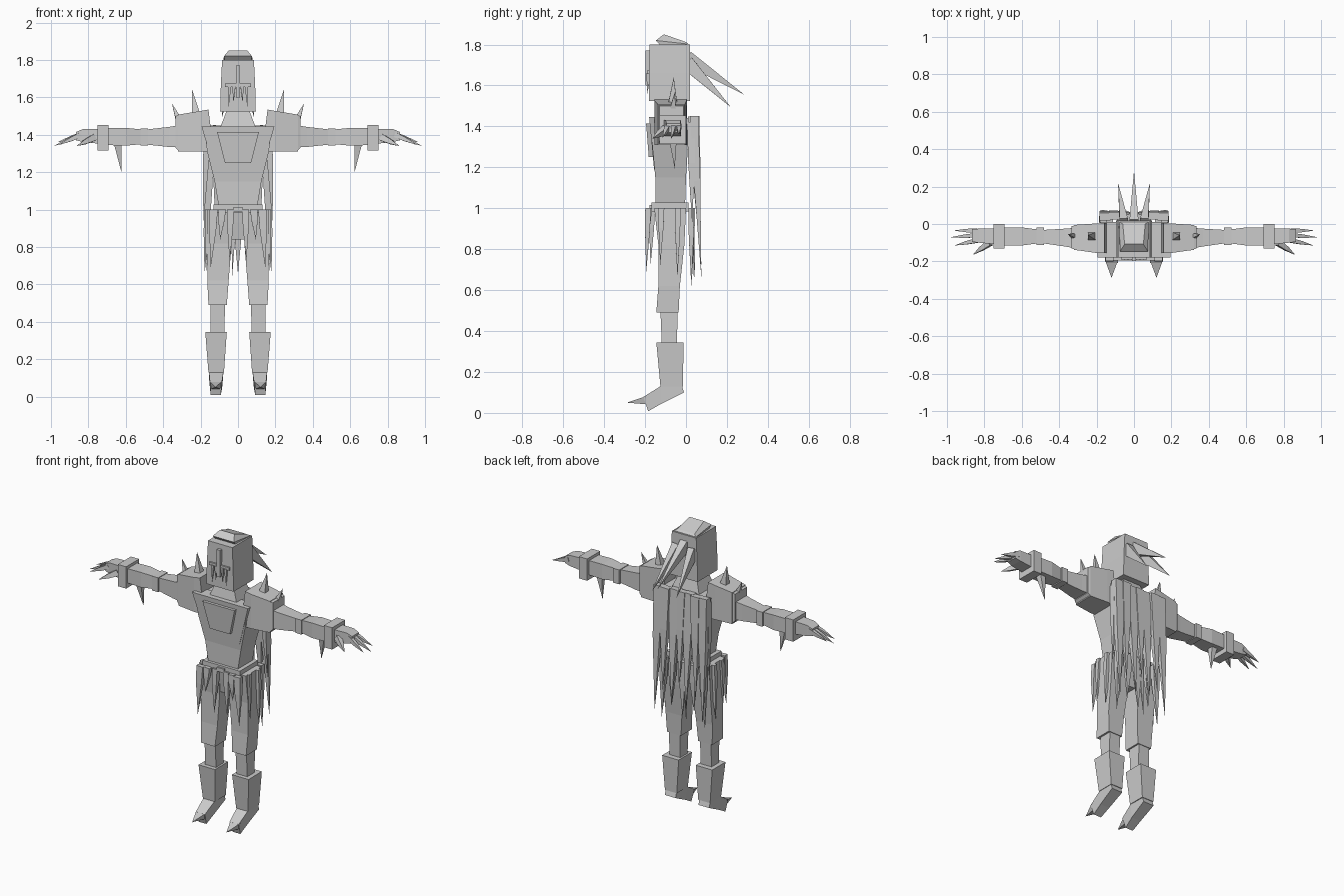
import bpy, bmesh
from mathutils import Vector

GREY = bpy.data.materials.new("plain grey")
GREY.diffuse_color = (0.6, 0.6, 0.6, 1)


def build(name, solids):
    """Each solid is a list of 4-point rings (or a single tip point) skinned in order."""
    bm = bmesh.new()
    for rings in solids:
        vs = [[bm.verts.new(p) for p in r] for r in rings]
        bm.faces.new(vs[0])
        for a, b in zip(vs, vs[1:]):
            for i in range(4):
                j = (i + 1) % 4
                if len(b) == 1:
                    bm.faces.new((a[i], a[j], b[0]))
                else:
                    bm.faces.new((a[i], a[j], b[j], b[i]))
        if len(vs[-1]) == 4:
            bm.faces.new(vs[-1])
    bmesh.ops.recalc_face_normals(bm, faces=bm.faces)
    me = bpy.data.meshes.new(name)
    bm.to_mesh(me)
    bm.free()
    me.materials.append(GREY)
    ob = bpy.data.objects.new(name, me)
    bpy.context.collection.objects.link(ob)
    return ob


def zring(z, x0, x1, y0, y1):
    return [(x0, y0, z), (x1, y0, z), (x1, y1, z), (x0, y1, z)]


def xring(x, y0, y1, z0, z1):
    return [(x, y0, z0), (x, y1, z0), (x, y1, z1), (x, y0, z1)]


def yring(y, w, z0, z1, cx=0):
    return [(cx - w, y, z0), (cx + w, y, z0), (cx + w, y, z1), (cx - w, y, z1)]


def box(x0, x1, y0, y1, z0, z1):
    return [zring(z0, x0, x1, y0, y1), zring(z1, x0, x1, y0, y1)]


def spike(base, tip, w, d=None, mid=None):
    """Four-sided spike; w and d are base half sizes, mid = (fraction, width scale)."""
    d = d or w
    b, t = Vector(base), Vector(tip)
    ax = (t - b).normalized()
    side = Vector((1, 0, 0)) if abs(ax.x) < 0.75 else Vector((0, 1, 0))
    v = ax.cross(side).normalized()
    u = v.cross(ax).normalized()

    def ring(c, k):
        return [c + u * w * k * a + v * d * k * e for a, e in ((-1, -1), (1, -1), (1, 1), (-1, 1))]
    rings = [ring(b, 1)]
    if mid:
        rings.append(ring(b.lerp(t, mid[0]), mid[1]))
    return rings + [[t]]


def flip(solids):
    return [[[(-p[0], p[1], p[2]) for p in r] for r in s] for s in solids]


def pair(name, solids):
    build("right_" + name, solids)
    build("left_" + name, flip(solids))


# Head, crest, face guard and neck
build("helmet", [[zring(1.525, -.095, .095, -.18, .02), zring(1.66, -.092, .092, -.18, .02),
                  zring(1.80, -.085, .085, -.178, .02)]])
build("crest", [[[(-.07, -.125, 1.795), (.07, -.125, 1.795), (.08, .012, 1.795), (-.08, .012, 1.795)],
                 [(-.075, -.147, 1.82), (.075, -.147, 1.82), (.078, .012, 1.802), (-.078, .012, 1.802)],
                 [(-.05, -.108, 1.85), (.05, -.108, 1.85), (.06, -.0, 1.812), (-.06, -.0, 1.812)]]])
build("face_guard", [box(-.012, .012, -.197, -.177, 1.60, 1.77),
                     box(-.07, .07, -.19, -.177, 1.655, 1.673)]
      + [spike((x, -.185, 1.66), (x * 1.1, -.188, z), .009) for x, z in
         ((-.045, 1.55), (-.022, 1.57), (.022, 1.57), (.045, 1.55))])
build("neck", [[zring(1.44, -.095, .095, -.15, .005), zring(1.53, -.06, .06, -.13, -.02)]])

# Hair spikes
build("hair", [spike((0, .005, 1.735), (0, .285, 1.555), .024, .035)]
      + [spike((s * .055, .005, 1.71), (s * .085, .218, 1.495), .022, .035) for s in (-1, 1)])

# Torso and chest plates
build("torso", [[zring(1.0, -.10, .10, -.15, -.005), zring(1.15, -.125, .125, -.15, 0),
                 zring(1.31, -.165, .165, -.165, .01), zring(1.44, -.18, .18, -.16, .012)]])
build("chest_plate", [[zring(1.19, -.12, .12, -.156, -.10), zring(1.445, -.195, .195, -.18, -.10)]])
build("chest_inset", [[zring(1.25, -.07, .07, -.182, -.15), zring(1.415, -.112, .112, -.195, -.15)]])

# Shoulders and their spikes
pair("shoulder", [[
    [(.13, -.155, 1.31), (.13, .005, 1.31), (.158, .005, 1.535), (.158, -.155, 1.535)],
    xring(.20, -.155, .003, 1.31, 1.527),
    xring(.32, -.138, -.005, 1.31, 1.508)],
    xring_cap := [xring(.318, -.136, -.008, 1.315, 1.505), xring(.335, -.13, -.012, 1.33, 1.50)]])
pair("shoulder_spikes", [spike((.225, -.065, 1.51), (.245, -.06, 1.64), .022),
                         spike((.315, -.065, 1.475), (.353, -.055, 1.567), .017)])

# Arms, cuffs, bracers and forearm spikes
pair("upper_arm", [[xring(.31, -.13, -.02, 1.335, 1.452), xring(.37, -.12, -.025, 1.335, 1.442),
                    xring(.49, -.103, -.032, 1.348, 1.428)]])
pair("elbow_cuff", [box(.48, .522, -.112, -.018, 1.342, 1.433)])
pair("forearm", [[xring(.51, -.103, -.03, 1.35, 1.428), xring(.60, -.115, -.018, 1.342, 1.437),
                  xring(.70, -.115, -.02, 1.345, 1.435)]])
pair("bracer", [box(.692, .75, -.13, 0, 1.315, 1.453)])
pair("forearm_spike", [spike((.642, -.065, 1.35), (.622, -.055, 1.195), .02)])

# Hands and claws
pair("hand", [[xring(.74, -.108, -.025, 1.352, 1.432), xring(.83, -.10, -.025, 1.362, 1.43),
               xring(.865, -.095, -.028, 1.37, 1.415)]])
pair("claws", [spike((.84, y, 1.40), (tx, ty, tz), .012, .014, (.45, .75)) for y, tx, ty, tz in
               ((-.035, .965, -.035, 1.36), (-.06, .985, -.072, 1.34), (-.088, .96, -.115, 1.345))]
     + [spike((.77, -.10, 1.385), (.862, -.165, 1.34), .016, .018, (.5, .7))])

# Belt, buckle and pelvis
build("belt", [box(-.13, .13, -.168, .012, .985, 1.027)])
build("buckle", [box(-.025, .025, -.178, -.16, .99, 1.015)])
build("pelvis", [[zring(.84, -.05, .05, -.13, -.03), zring(.93, -.09, .09, -.145, -.01),
                  zring(1.0, -.12, .12, -.155, 0)]])

# Legs, boots, feet and toe claws
pair("thigh", [[zring(.49, .06, .158, -.145, -.036), zring(.62, .05, .164, -.135, -.03),
                zring(.82, .034, .165, -.135, -.008), zring(1.0, .025, .163, -.155, 0)]])
pair("shin", [[zring(.33, .072, .148, -.118, -.045), zring(.50, .07, .146, -.125, -.04)]])
pair("boot", [[zring(.13, .075, .158, -.125, -.015), zring(.345, .06, .175, -.145, -.012)]])
pair("foot", [[
    [(.08, -.01, .10), (.155, -.01, .10), (.155, -.022, .14), (.08, -.022, .14)],
    [(.085, -.12, .045), (.15, -.12, .045), (.155, -.125, .13), (.078, -.125, .13)],
    [(.092, -.185, .008), (.146, -.185, .008), (.15, -.208, .078), (.086, -.208, .078)]]])
pair("toe_claw", [[[(.095, -.195, .042), (.142, -.195, .042), (.154, -.195, .082), (.086, -.195, .082)],
                   [(.12, -.288, .05)]]])

# Hanging waist tassels: square straps ending in long points
TASSELS = ((.04, -.165, .72, .018), (.085, -.18, .84, .02), (.13, -.185, .69, .022),
           (.155, -.12, .72, .018), (.16, -.04, .66, .02), (.135, .025, .61, .022), (.07, .03, .70, .022))
pair("tassels", [spike((x, y, 1.0), (x * 1.12, y * 1.05, z), w, .014, (.35, .85)) for x, y, z, w in TASSELS])
build("centre_tassels", [spike((0, .025, 1.0), (0, .035, .655), .024, .014, (.4, .8)),
                         spike((-.02, .03, 1.0), (-.032, .045, .63), .016, .01)])

# Long tattered cape strands down the back
STRANDS = ((.155, .04, 1.45, .168, .075, .66, .03), (.105, .045, 1.45, .115, .07, .80, .03),
           (.05, .03, 1.45, .05, .075, .72, .032), (.165, .025, 1.42, .185, .03, .92, .018))
pair("cape_strands", [spike((x, y, z), (tx, ty, tz), w, .02, (.4, .8))
                      for x, y, z, tx, ty, tz, w in STRANDS])
build("centre_cape_strand", [spike((0, .035, 1.45), (0, .07, .85), .028, .02, (.4, .8))])
